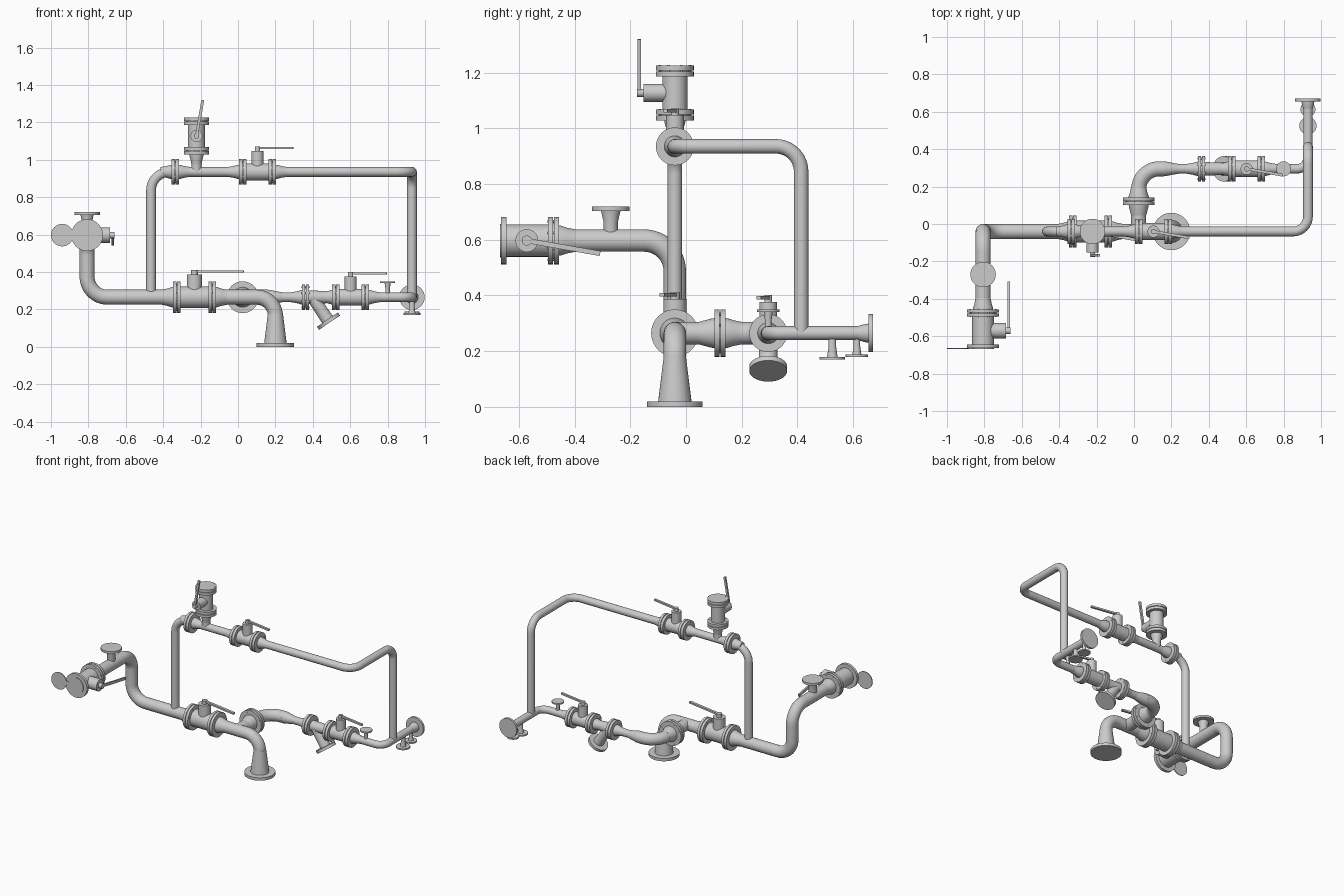
import bpy, bmesh, math
from mathutils import Vector as V, Matrix

if "Cube" in bpy.data.objects:
    bpy.data.objects.remove(bpy.data.objects["Cube"])

X, Y, Z = V((1, 0, 0)), V((0, 1, 0)), V((0, 0, 1))
SEG = 32


def rings(name, stations, seg=SEG):
    """Skin circles given as (position, tangent, radius), capped at both ends."""
    bm = bmesh.new()
    t0 = stations[0][1]
    side = t0.orthogonal().normalized()
    prev = None
    loops = []
    for p, t, r in stations:
        if prev is not None:
            side = prev.rotation_difference(t) @ side
        prev = t
        up = t.cross(side)
        loops.append([bm.verts.new(p + r * (side * math.cos(a) + up * math.sin(a)))
                      for a in (2 * math.pi * i / seg for i in range(seg))])
    for a, b in zip(loops, loops[1:]):
        for i in range(seg):
            j = (i + 1) % seg
            bm.faces.new((a[i], a[j], b[j], b[i]))
    bm.faces.new(loops[0][::-1])
    bm.faces.new(loops[-1])
    return finish(name, bm)


def finish(name, bm):
    bmesh.ops.recalc_face_normals(bm, faces=bm.faces)
    me = bpy.data.meshes.new(name)
    bm.to_mesh(me)
    bm.free()
    ob = bpy.data.objects.new(name, me)
    bpy.context.collection.objects.link(ob)
    return ob


def lathe(name, origin, axis, profile, seg=SEG):
    """Turned part: profile is (distance along axis, radius)."""
    o, d = V(origin), V(axis).normalized()
    return rings(name, [(o + d * s, d, r) for s, r in profile], seg)


def pipe(name, pts, r, bends):
    """Pipe through pts with rounded elbows of the given bend radii."""
    pts = [V(p) for p in pts]
    st = [(pts[0], (pts[1] - pts[0]).normalized(), r)]
    for i, b in enumerate(bends, 1):
        d1 = (pts[i] - pts[i - 1]).normalized()
        d2 = (pts[i + 1] - pts[i]).normalized()
        c = pts[i] - d1 * b + d2 * b
        for k in range(13):
            a = math.pi / 2 * k / 12
            st.append((c - d2 * b * math.cos(a) + d1 * b * math.sin(a),
                       d1 * math.cos(a) + d2 * math.sin(a), r))
    st.append((pts[-1], (pts[-1] - pts[-2]).normalized(), r))
    return rings(name, st)


def flange_pair(name, center, axis, big):
    """Two bolted flanges with a thin gap, gasket and bolts."""
    R = 0.085 if big else 0.068
    c, d = V(center), V(axis)
    for k, s in enumerate((-1, 1)):
        lathe(f"{name}_flange_{k}", c, d * s, [(0.002, R), (0.0195, R)], 40)
    lathe(name + "_gasket", c, d, [(-0.004, R * 0.78), (0.004, R * 0.78)])
    u = d.orthogonal().normalized()
    for k in range(8):
        q = Matrix.Rotation(math.pi * (k + 0.5) / 4, 3, d) @ u
        lathe(f"{name}_bolt_{k}", c + q * R * 0.87, d, [(-0.0205, 0.005), (0.0205, 0.005)], 6)


def neck(name, base, direction, big):
    """Weld neck tapering from flange face to pipe."""
    a, b = (0.054, 0.04) if big else (0.038, 0.026)
    lathe(name, base, direction, [(-0.005, a), (0.005, a), (0.03, (a + b) / 2 - 0.001), (0.06, b)])


def valve(name, center, axis, stem, lever, big, open_end=False):
    """Flanged quarter-turn valve: body, flange pairs, necks, stem, lever."""
    c = V(center)
    half = 0.115 if big else 0.099
    body, sr, sh, L = (0.058, 0.041, 0.122, 0.262) if big else (0.045, 0.032, 0.112, 0.19)
    lathe(name + "_body", c, axis, [(-half + 0.02, body), (half - 0.02, body)])
    for k, s in enumerate((1, -1)):
        d = V(axis) * s
        if open_end and s < 0:
            lathe(name + "_end_flange", c, d, [(half - 0.042, 0.085), (half - 0.022, 0.085)], 40)
        else:
            flange_pair(f"{name}_{k}", c + d * (half - 0.02), axis, big)
            neck(f"{name}_neck_{k}", c + d * half, d, big)
    lathe(name + "_stem", c, stem, [(0, sr), (sh, sr)])
    lathe(name + "_hub", c, stem, [(sh, 0.018 if big else 0.014), (sh + 0.024, 0.018 if big else 0.014)])
    # flat lever bar
    l = V(lever).normalized()
    w = stem.cross(l)
    m = Matrix((l, w, stem)).transposed().to_4x4()
    m.translation = c + stem * (sh + 0.0155) + l * L / 2
    bm = bmesh.new()
    bmesh.ops.create_cube(bm, size=1, matrix=m @ Matrix.Diagonal((L + 0.01, 0.018 if big else 0.015, 0.012, 1)))
    finish(name + "_lever", bm)


def nozzle(name, base, direction, h, r0, r1, R, t):
    """Small branch: flared stub closed by a disc flange."""
    lathe(name + "_stub", base, direction, [(0, r0), (h * 0.55, r0), (h - t, r1)])
    lathe(name + "_disc", base, direction, [(h - t, R), (h, R)], 40)


YM, ZM = -0.04, 0.265      # main line position
ZT, YB = 0.935, 0.295      # bypass height, branch depth
XL, XR, ZL = -0.807, 0.93, 0.597
tilt = math.tan(math.radians(10))

# main line: base flange, taper, elbow, run, left riser, inlet
lathe("base_flange", (0.2, YM, 0), Z, [(0, 0.1), (0.02, 0.1)], 48)
lathe("base_taper", (0.2, YM, 0), Z, [(0.018, 0.06), (0.035, 0.058), (0.1, 0.05), (0.18, 0.04)])
pipe("outlet_pipe", [(0.2, YM, 0.15), (0.2, YM, ZM), (-0.13, YM, ZM)], 0.04, [0.1])
pipe("main_pipe", [(-0.33, YM, ZM), (XL, YM, ZM), (XL, YM, ZL), (XL, -0.47, ZL)], 0.04, [0.11, 0.11])
valve("main_valve", (-0.233, YM, ZM), X, Z, (1, -tilt, 0), True)
valve("inlet_valve", (XL, -0.571, ZL), Y, X, (0, 1, -tilt), True, True)
nozzle("inlet_vent", (XL, -0.27, ZL), Z, 0.123, 0.026, 0.035, 0.068, 0.016)

# spectacle blind on the inlet face
lathe("blind_ring", (XL, -0.668, ZL), Y, [(0, 0.058), (0.006, 0.058)], 40)
lathe("blind_disc", (-0.94, -0.668, ZL), Y, [(0, 0.06), (0.006, 0.06)], 40)
bm = bmesh.new()
bmesh.ops.create_cube(bm, size=1, matrix=Matrix.Translation((-0.873, -0.665, ZL)) @ Matrix.Diagonal((0.08, 0.006, 0.026, 1)))
finish("blind_web", bm)

# side branch: flange joint, elbow, reducer
BX = 0.025
pipe("branch_stub", [(BX, YM, ZM), (BX, 0.11, ZM)], 0.04, [])
lathe("branch_neck_in", (BX, 0.105, ZM), -Y, [(0, 0.054), (0.015, 0.052), (0.06, 0.04)])
flange_pair("branch_joint", (BX, 0.122, ZM), Y, True)
neck("branch_neck_out", (BX, 0.141, ZM), Y, True)
pipe("branch_elbow", [(BX, 0.13, ZM), (BX, YB, ZM), (0.16, YB, ZM)], 0.04, [0.11])
lathe("branch_reducer", (0.15, YB, ZM), X, [(0, 0.04), (0.02, 0.039), (0.06, 0.031), (0.09, 0.026)])
pipe("branch_pipe", [(0.22, YB, ZM), (0.52, YB, ZM)], 0.026, [])

# strainer with slanted leg
flange_pair("strainer_joint", (0.361, YB, ZM), X, False)
neck("strainer_neck", (0.342, YB, ZM), -X, False)
lathe("strainer_body", (0.38, YB, ZM), X, [(-0.005, 0.036), (0.07, 0.034), (0.115, 0.03), (0.13, 0.036)])
nozzle("strainer_leg", (0.398, YB, ZM), V((0.56, 0, -0.83)), 0.164, 0.033, 0.035, 0.068, 0.02)

# branch valve, vent, outlet end and drains
valve("branch_valve", (0.602, YB, ZM), X, Z, (1, -tilt, 0), False)
nozzle("branch_vent", (0.80, YB, ZM), Z, 0.085, 0.012, 0.016, 0.04, 0.01)
pipe("end_pipe", [(0.68, YB, ZM), (XR, YB, ZM), (XR, 0.66, ZM)], 0.025, [0.06])
lathe("end_flange", (XR, 0.654, ZM), Y, [(0, 0.068), (0.016, 0.068)], 40)
lathe("end_neck", (XR, 0.655, ZM), -Y, [(0, 0.034), (0.01, 0.033), (0.04, 0.025)])
nozzle("drain_a", (XR, 0.525, ZM), -Z, 0.095, 0.014, 0.019, 0.046, 0.01)
nozzle("drain_b", (XR, 0.613, ZM), -Z, 0.086, 0.012, 0.016, 0.04, 0.01)

# overhead bypass
pipe("bypass_riser", [(-0.465, YM, ZM), (-0.465, YM, ZT), (0.02, YM, ZT)], 0.026, [0.1])
pipe("bypass_return", [(0.18, YM, ZT), (XR, YM, ZT), (XR, 0.413, ZT), (XR, 0.413, ZM)], 0.026, [0.08, 0.09])
flange_pair("bypass_joint", (-0.335, YM, ZT), X, False)
for s in (-1, 1):
    neck("bypass_neck", (-0.335 + s * 0.019, YM, ZT), X * s, False)
valve("bypass_valve", (0.104, YM, ZT), X, Z, (1, -tilt, 0), False)

# vent valve standing on the bypass, with blind top
pipe("vent_stub", [(-0.222, YM, ZT), (-0.222, YM, 1.05)], 0.027, [])
valve("vent_valve", (-0.222, YM, 1.127), Z, -Y, (tilt, 0, 1), False)
top = bpy.data.objects.get("vent_valve_neck_0")
bpy.data.objects.remove(top)

# smooth shading with crisp edges
bpy.ops.object.select_all(action='SELECT')
bpy.context.view_layer.objects.active = bpy.data.objects["main_pipe"]
bpy.ops.object.shade_smooth_by_angle(angle=math.radians(30))
